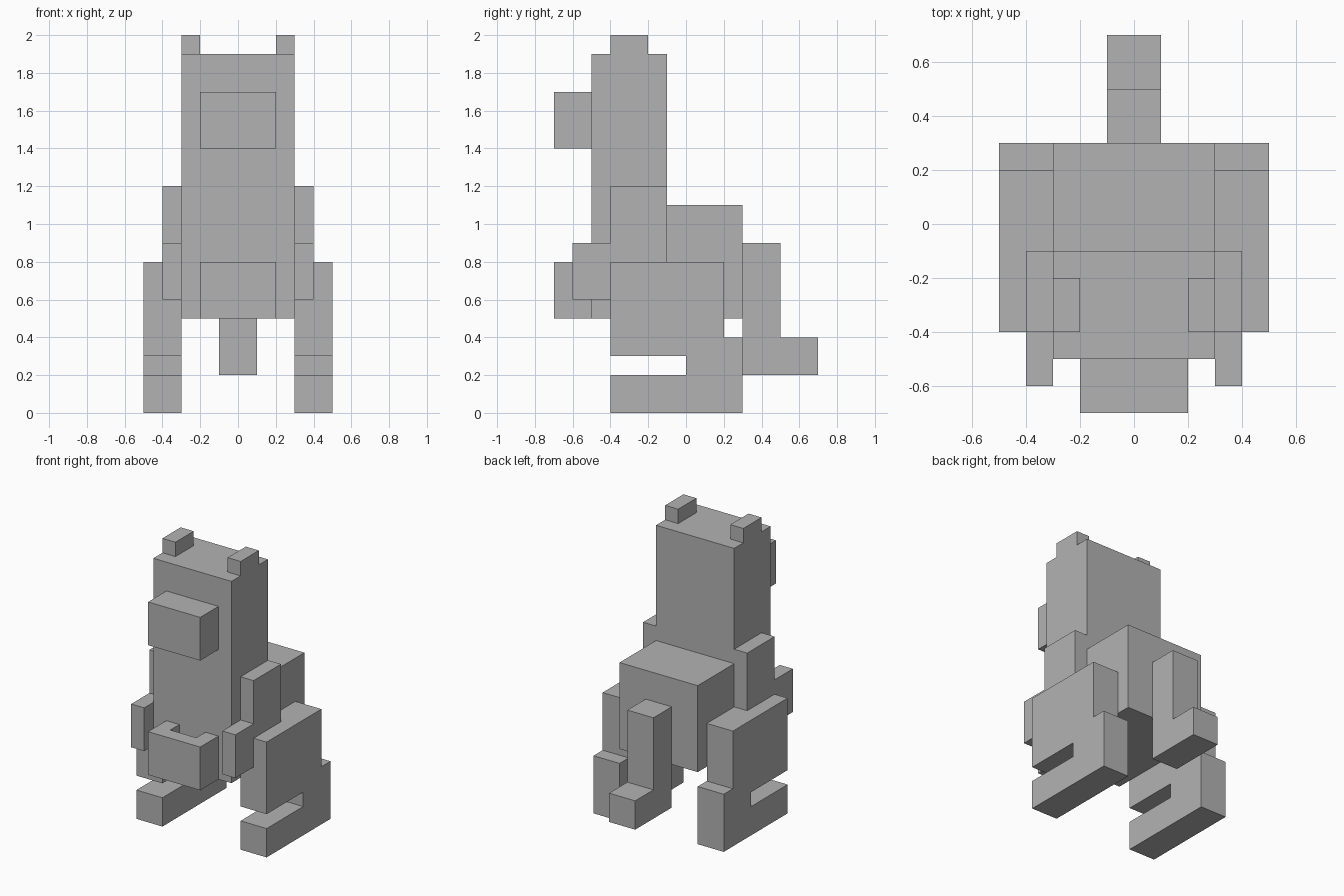
import bpy
import bmesh
from mathutils import Vector

old = bpy.data.objects.get("Cube")
if old:
    bpy.data.objects.remove(old, do_unlink=True)

# One plain grey for the whole animal
GREY = (0.45, 0.45, 0.45, 1.0)
grey = bpy.data.materials.new("plain_grey")
grey.use_nodes = True
grey.diffuse_color = GREY
grey.node_tree.nodes["Principled BSDF"].inputs["Base Color"].default_value = GREY


def extrude(name, points, push):
    """Extrude a closed outline of 3D points along the push vector."""
    bm = bmesh.new()
    face = bm.faces.new([bm.verts.new(p) for p in points])
    result = bmesh.ops.extrude_face_region(bm, geom=[face], use_keep_orig=True)
    moved = [g for g in result["geom"] if isinstance(g, bmesh.types.BMVert)]
    bmesh.ops.translate(bm, verts=moved, vec=Vector(push))
    bmesh.ops.recalc_face_normals(bm, faces=bm.faces)
    mesh = bpy.data.meshes.new(name)
    bm.to_mesh(mesh)
    bm.free()
    mesh.materials.append(grey)
    obj = bpy.data.objects.new(name, mesh)
    bpy.context.collection.objects.link(obj)
    return obj


def side_part(name, x0, x1, outline):
    """Part with a (y, z) side outline, spanning x0 to x1."""
    return extrude(name, [(x0, y, z) for y, z in outline], (x1 - x0, 0, 0))


def pair(name, x0, x1, outline):
    """The same part on the left (+x) and the right (-x)."""
    side_part("left_" + name, x0, x1, outline)
    side_part("right_" + name, -x1, -x0, outline)


def rect(y0, y1, z0, z1):
    return [(y0, z0), (y1, z0), (y1, z1), (y0, z1)]


# Upright torso and head with the rump behind
side_part("trunk", -0.3, 0.3, [(-0.5, 0.5), (0.3, 0.5), (0.3, 1.1),
                               (-0.1, 1.1), (-0.1, 1.9), (-0.5, 1.9)])
side_part("snout", -0.2, 0.2, rect(-0.7, -0.5, 1.4, 1.7))
pair("ear", 0.2, 0.3, rect(-0.4, -0.2, 1.9, 2.0))

# Pouch: floor and a U-shaped wall, open at the top
side_part("pouch_floor", -0.1, 0.1, rect(-0.6, -0.5, 0.5, 0.6))
wall = [(-0.2, -0.5), (-0.2, -0.7), (0.2, -0.7), (0.2, -0.5),
        (0.1, -0.5), (0.1, -0.6), (-0.1, -0.6), (-0.1, -0.5)]
extrude("pouch_wall", [(x, y, 0.5) for x, y in wall], (0, 0, 0.3))

# Arms bent forward at the elbow
pair("arm", 0.3, 0.4, [(-0.6, 0.6), (-0.1, 0.6), (-0.1, 1.2),
                       (-0.4, 1.2), (-0.4, 0.9), (-0.6, 0.9)])

# Hind legs: thigh, heel and long foot
pair("leg", 0.3, 0.5, [(-0.4, 0), (0.3, 0), (0.3, 0.4), (0.2, 0.4), (0.2, 0.8),
                       (-0.4, 0.8), (-0.4, 0.3), (0, 0.3), (0, 0.2), (-0.4, 0.2)])

# Tail hanging down and turning backward
side_part("tail", -0.1, 0.1, [(0.3, 0.2), (0.7, 0.2), (0.7, 0.4),
                              (0.5, 0.4), (0.5, 0.9), (0.3, 0.9)])
